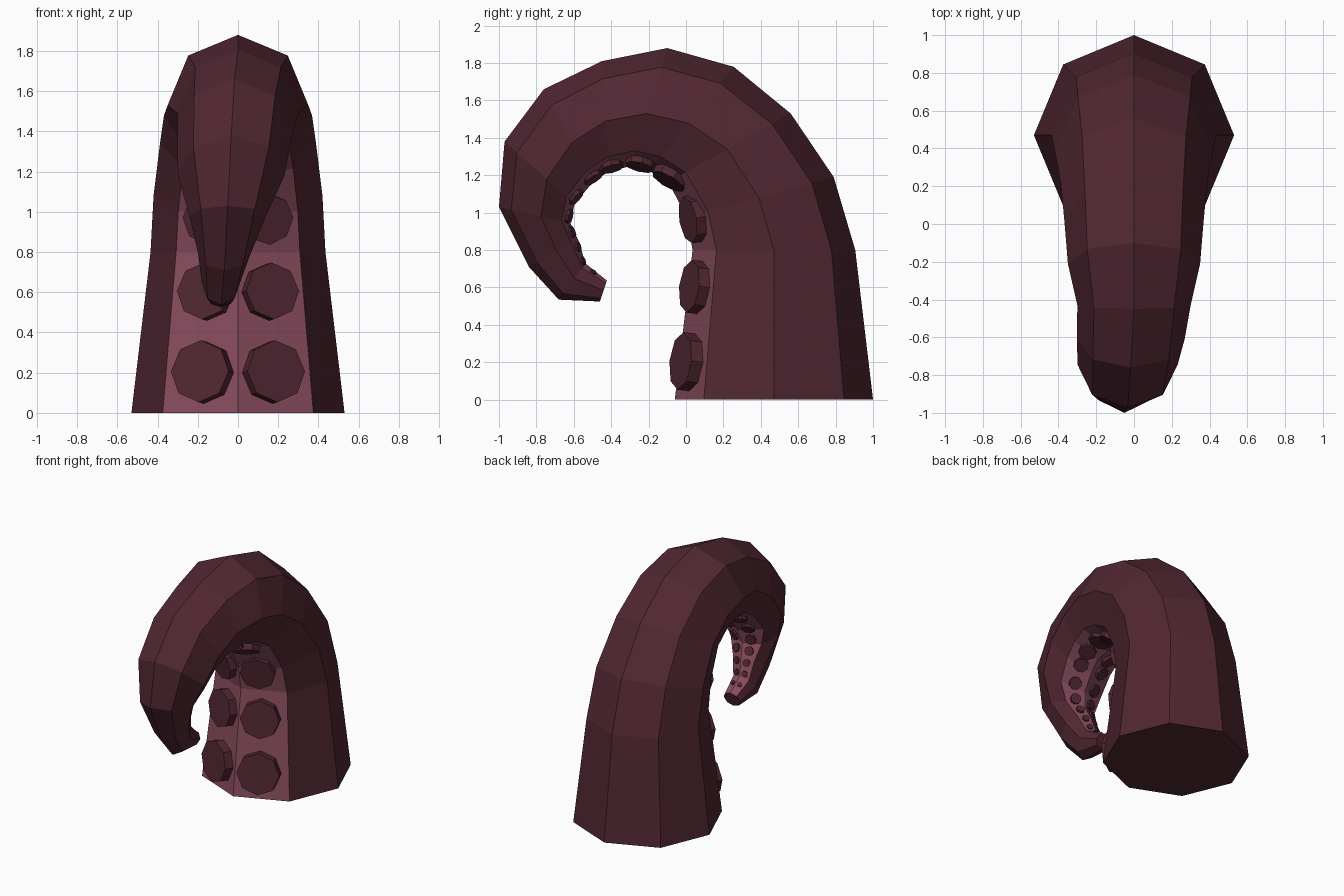
import bpy, bmesh, math
from mathutils import Vector

if "Cube" in bpy.data.objects:
    bpy.data.objects.remove(bpy.data.objects["Cube"])


def material(name, rgb):
    m = bpy.data.materials.new(name)
    m.diffuse_color = (*rgb, 1)
    m.use_nodes = True
    m.node_tree.nodes["Principled BSDF"].inputs["Base Color"].default_value = m.diffuse_color
    return m


skin = material("dark_maroon_skin", (0.082, 0.020, 0.031))
under = material("pink_underside", (0.245, 0.072, 0.112))

# Cross-sections: outer edge y, z | centre y, z | inner radius | half width
RINGS = [
    (1.00, 0.00, 0.47, 0.00, 0.53, 0.53),
    (0.905, 0.80, 0.47, 0.80, 0.435, 0.435),
    (0.79, 1.19, 0.39, 1.08, 0.40, 0.42),
    (0.56, 1.53, 0.22, 1.34, 0.36, 0.388),
    (0.255, 1.78, 0.01, 1.48, 0.33, 0.368),
    (-0.10, 1.88, -0.21, 1.53, 0.295, 0.35),
    (-0.45, 1.81, -0.43, 1.49, 0.27, 0.30),
    (-0.76, 1.66, -0.61, 1.375, 0.24, 0.285),
    (-0.97, 1.38, -0.745, 1.18, 0.20, 0.265),
    (-1.00, 1.03, -0.775, 0.98, 0.16, 0.19),
    (-0.84, 0.71, -0.69, 0.79, 0.13, 0.13),
    (-0.68, 0.535, -0.596, 0.647, 0.10, 0.095),
    (-0.46, 0.525, -0.44, 0.585, 0.055, 0.07),
]
SIDES = 8


def ring_point(i, k):
    """Vertex k of ring i; k = 0 is the outer edge, k = 4 the inner edge."""
    yo, zo, yc, zc, inner, half = RINGS[i]
    drift = -0.017 * min(max(i - 6, 0), 5)
    out = Vector((0, yo - yc, zo - zc))
    outer = out.length
    out.normalize()
    a = 2 * math.pi * k / SIDES
    c = math.cos(a)
    return (Vector((drift + half * math.sin(a), yc, zc))
            + out * c * (outer if c > 0 else inner))


def make_object(name, bm, mats):
    bmesh.ops.recalc_face_normals(bm, faces=bm.faces)
    me = bpy.data.meshes.new(name)
    bm.to_mesh(me)
    bm.free()
    for m in mats:
        me.materials.append(m)
    ob = bpy.data.objects.new(name, me)
    bpy.context.collection.objects.link(ob)
    return ob


# Curled arm, with the two innermost strips in pink
bm = bmesh.new()
loops = [[bm.verts.new(ring_point(i, k)) for k in range(SIDES)]
         for i in range(len(RINGS))]
for a, b in zip(loops, loops[1:]):
    for k in range(SIDES):
        n = (k + 1) % SIDES
        f = bm.faces.new((a[k], a[n], b[n], b[k]))
        f.material_index = 1 if k in (3, 4) else 0
bm.faces.new(loops[0])
bm.faces.new(loops[-1])
make_object("tentacle_arm", bm, [skin, under])

# Sucker pairs: position along the rings, radius
SUCKERS = [(0.25, 0.155), (0.75, 0.142), (1.9, 0.127), (3.2, 0.10),
           (4.6, 0.08), (5.9, 0.065), (6.9, 0.055), (7.8, 0.048),
           (8.7, 0.040), (9.5, 0.033), (10.2, 0.027), (10.8, 0.023),
           (11.4, 0.018)]


def add_sucker(bm, u, r, side):
    i = int(u)
    t = u - i
    mid = ring_point(i, 4).lerp(ring_point(i + 1, 4), t)
    edge = ring_point(i, side).lerp(ring_point(i + 1, side), t)
    pos = mid.lerp(edge, 0.46)
    across = (edge - mid).normalized()
    along = ring_point(i + 1, 4) - ring_point(i, 4)
    along = (along - across * along.dot(across)).normalized()
    normal = across.cross(along)
    centre = Vector((mid.x, RINGS[i][2], RINGS[i][3]))
    if normal.dot(pos - centre) < 0:
        normal = -normal
    rows = []
    for h in (-0.1 * r, 0.43 * r):
        rows.append([bm.verts.new(pos + normal * h + r * (
            along * math.cos(math.pi * j / 4)
            + across * math.sin(math.pi * j / 4))) for j in range(8)])
    for j in range(8):
        n = (j + 1) % 8
        bm.faces.new((rows[0][j], rows[0][n], rows[1][n], rows[1][j]))
    bm.faces.new(rows[0])
    bm.faces.new(rows[1])


for side, label in ((3, "right"), (5, "left")):
    bm = bmesh.new()
    for u, r in SUCKERS:
        add_sucker(bm, u, r, side)
    make_object("suckers_" + label, bm, [skin])
